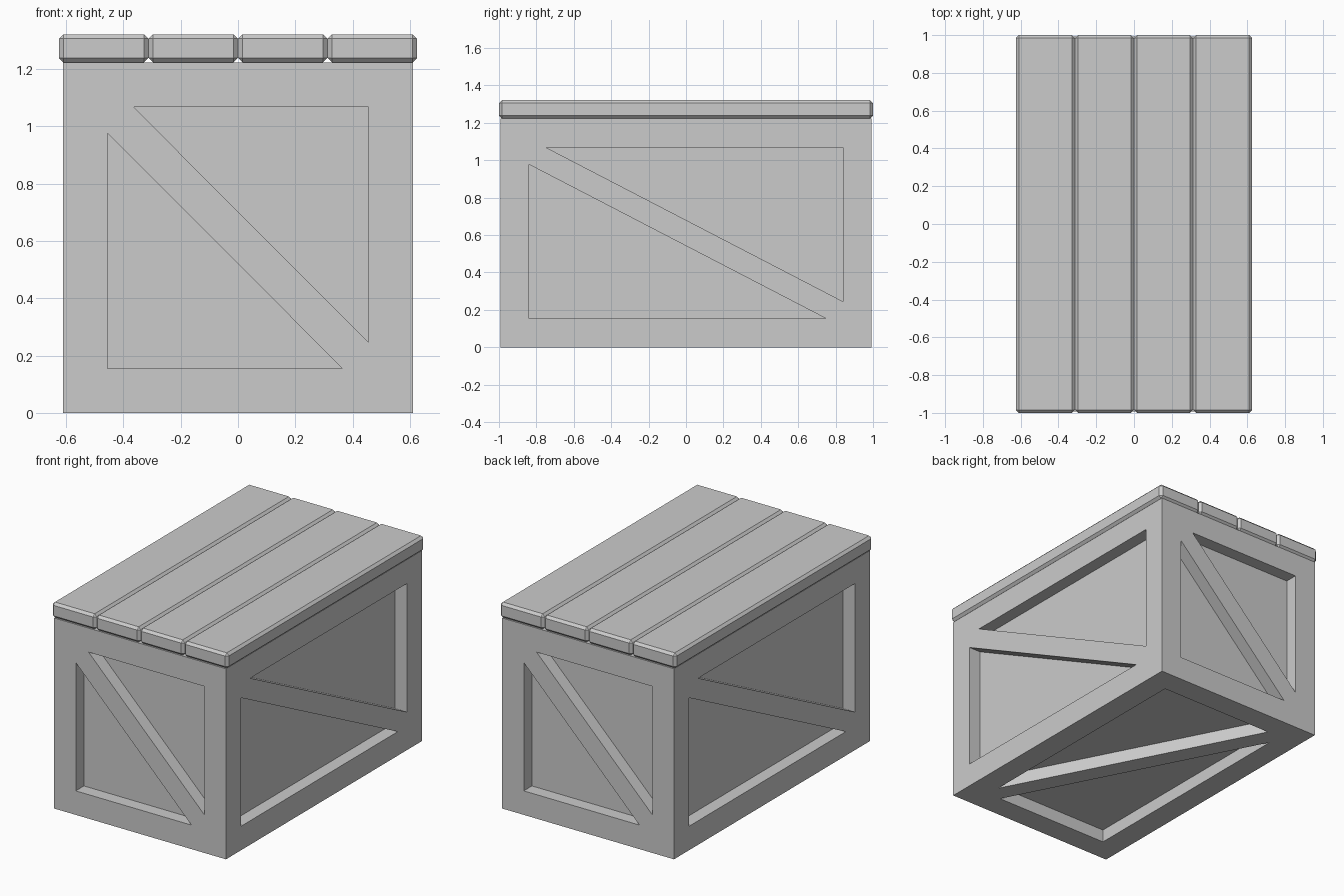
import bpy, bmesh
from mathutils import Vector

if "Cube" in bpy.data.objects:
    bpy.data.objects.remove(bpy.data.objects["Cube"])

HX, HY, H = 0.61, 0.993, 1.222      # crate half width, half length, height
FRAME, GAP, DEPTH = 0.154, 0.091, 0.083
X, Y, Z = Vector((1, 0, 0)), Vector((0, 1, 0)), Vector((0, 0, 1))


def finish(bm, name):
    bmesh.ops.recalc_face_normals(bm, faces=bm.faces)
    mesh = bpy.data.meshes.new(name)
    bm.to_mesh(mesh)
    bm.free()
    ob = bpy.data.objects.new(name, mesh)
    bpy.context.collection.objects.link(ob)
    return ob


def box(name, size, centre, bevel=0):
    bm = bmesh.new()
    bmesh.ops.create_cube(bm, size=1)
    bmesh.ops.scale(bm, vec=size, verts=bm.verts)
    bmesh.ops.translate(bm, vec=centre, verts=bm.verts)
    if bevel:
        bmesh.ops.bevel(bm, geom=bm.edges[:], offset=bevel, segments=1,
                        affect='EDGES', profile=0.5)
    return finish(bm, name)


def add_recesses(bm, centre, u, v, n, hu, hv):
    # two triangular prisms, leaving a diagonal brace between them
    a, b = hu - FRAME, hv - FRAME
    tri = [(a, b), (GAP - a, b), (a, GAP - b)]
    for s in (1, -1):
        rings = [[bm.verts.new(centre + u * (s * p) + v * (s * q) + n * d)
                  for p, q in tri] for d in (-DEPTH, 0.05)]
        bm.faces.new(rings[0])
        bm.faces.new(rings[1])
        for i in range(3):
            j = (i + 1) % 3
            bm.faces.new((rings[0][i], rings[0][j], rings[1][j], rings[1][i]))


# crate body with recessed, braced panels on the four sides and the bottom
body = box("crate_body", (2 * HX, 2 * HY, H), (0, 0, H / 2))
bm = bmesh.new()
mid = Z * (H / 2)
for s in (1, -1):
    add_recesses(bm, mid - Y * (HY * s), X * s, Z, -Y * s, HX, H / 2)
    add_recesses(bm, mid + X * (HX * s), Y * s, Z, X * s, HY, H / 2)
add_recesses(bm, Vector(), X, Y, -Z, HX, HY)
cutter = finish(bm, "panel_cutter")
cutter.hide_render = True
mod = body.modifiers.new("panels", 'BOOLEAN')
mod.operation, mod.solver, mod.object = 'DIFFERENCE', 'EXACT', cutter

# apply the cut and discard the cutter
deps = bpy.context.evaluated_depsgraph_get()
cut_mesh = bpy.data.meshes.new_from_object(body.evaluated_get(deps))
body.modifiers.clear()
body.data = cut_mesh
bpy.data.objects.remove(cutter)

# lid planks
W = 0.3125
for i in range(4):
    box(f"lid_plank_{i + 1}", (W, 2, 0.098), ((i - 1.5) * W, 0, 1.272), 0.0155)
